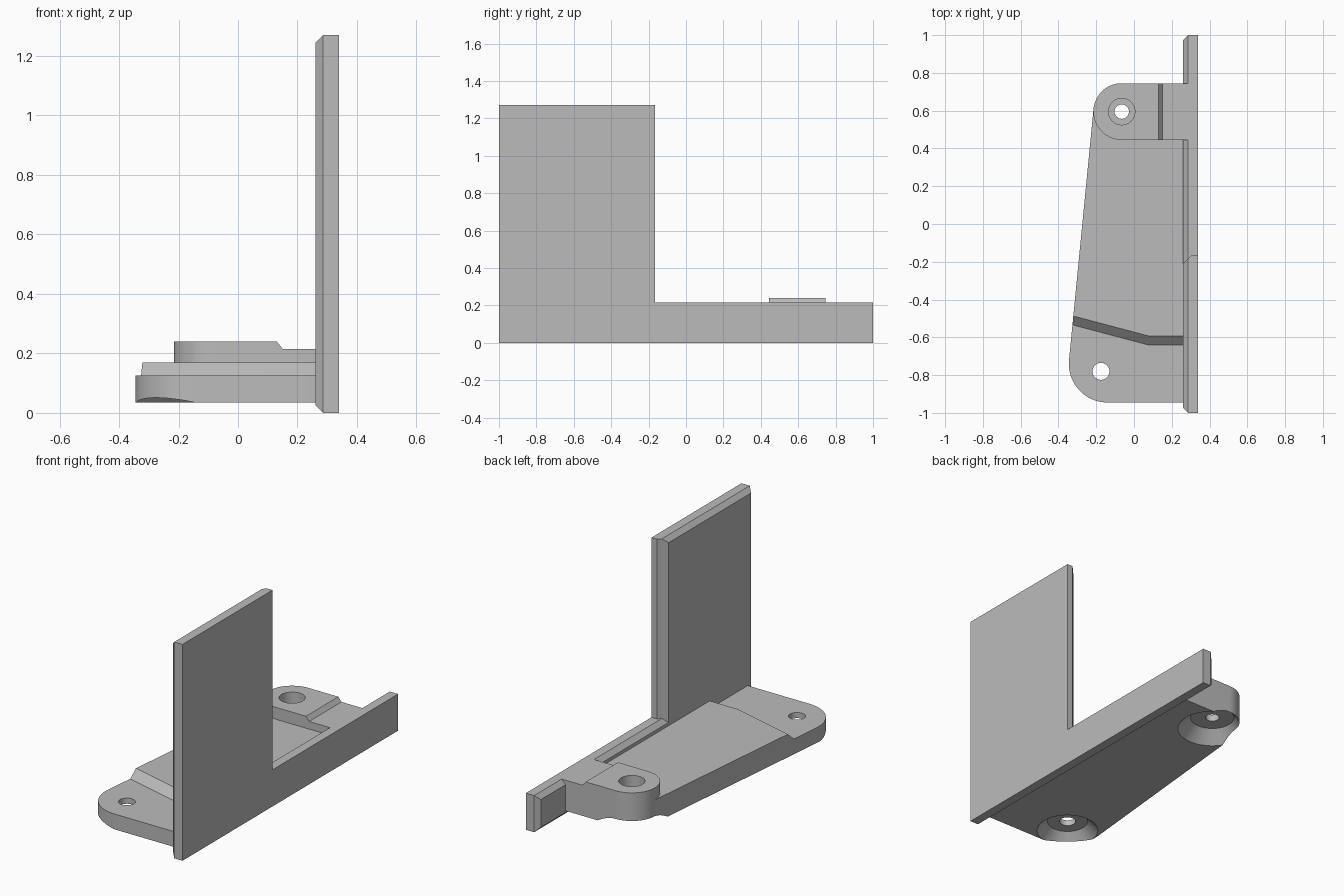
import bpy, bmesh
from math import radians, cos, sin
from mathutils import Vector

if "Cube" in bpy.data.objects:
    bpy.data.objects.remove(bpy.data.objects["Cube"], do_unlink=True)

grey = bpy.data.materials.new("plain_grey")
grey.use_nodes = True
grey.diffuse_color = (0.5, 0.5, 0.5, 1)
grey.node_tree.nodes["Principled BSDF"].inputs["Base Color"].default_value = grey.diffuse_color


def loft(name, rings):
    """Closed solid through a list of equally long rings of 3D points."""
    bm = bmesh.new()
    loops = [[bm.verts.new(p) for p in ring] for ring in rings]
    n = len(loops[0])
    for a, b in zip(loops, loops[1:]):
        for i in range(n):
            j = (i + 1) % n
            bm.faces.new((a[i], a[j], b[j], b[i]))
    bm.faces.new(loops[0])
    bm.faces.new(loops[-1])
    bmesh.ops.recalc_face_normals(bm, faces=bm.faces)
    mesh = bpy.data.meshes.new(name)
    bm.to_mesh(mesh)
    bm.free()
    mesh.materials.append(grey)
    ob = bpy.data.objects.new(name, mesh)
    bpy.context.collection.objects.link(ob)
    return ob


def prism(name, pts, z0, z1):
    return loft(name, [[(x, y, z) for x, y in pts] for z in (z0, z1)])


def arc(c, r, a0, a1, n=24):
    angles = [radians(a0 + (a1 - a0) * i / n) for i in range(n + 1)]
    return [(c[0] + r * cos(a), c[1] + r * sin(a)) for a in angles]


def frustum(c, r0, r1, z0, z1):
    rings = [[(x, y, z) for x, y in arc(c, r, 0, 352.5, 47)]
             for r, z in ((r0, z0), (r1, z1))]
    return loft("cutter", rings)


def select(ob):
    bpy.ops.object.select_all(action="DESELECT")
    ob.select_set(True)
    bpy.context.view_layer.objects.active = ob


def cut(ob, cutter):
    cutter.hide_render = True
    mod = ob.modifiers.new("cut", "BOOLEAN")
    mod.operation = "DIFFERENCE"
    mod.solver = "EXACT"
    mod.object = cutter
    select(ob)
    bpy.ops.object.modifier_apply(modifier=mod.name)
    bpy.data.objects.remove(cutter, do_unlink=True)


# Upright L-shaped plate with chamfered inner edges
def plate_ring(x, inset, step_y):
    top, low = 1.27 - inset, 0.215 - inset
    yz = [(-1 + inset, inset), (1 - inset, inset), (1 - inset, low),
          (step_y, low), (step_y, top), (-1 + inset, top)]
    return [(x, y, z) for y, z in yz]


loft("side_plate", [plate_ring(0.26, 0.026, -0.21), plate_ring(0.286, 0, -0.185),
                    plate_ring(0.305, 0, -0.165), plate_ring(0.34, 0, -0.165)])

# Tapered base with rounded outer corners
boss, front = (-0.065, 0.595), (-0.14, -0.74)
hole = (-0.175, -0.78)
inner_x, tangent = 0.286, 174.5
outline = [(inner_x, -0.945)] + arc(front, 0.205, 270, tangent)
outline += arc(boss, 0.15, tangent, 90) + [(inner_x, 0.745)]
base = prism("mounting_base", outline, 0.035, 0.24)

# Lower the deck around the rear boss
deck = [(-0.6, -1.2), (0.5, -1.2), (0.5, 0.445)] + arc(boss, 0.15, 270, tangent)
deck += [(-0.6, 0.62)]
cut(base, prism("cutter", deck, 0.17, 0.4))

# Lower front ledge with a sloping bent riser
riser = [(-0.5, -0.488), (0.075, -0.64), (0.5, -0.64)]
rings = []
for z, shift in ((0.125, 0), (0.215, 0.096)):
    rings.append([(-0.5, -1.2, z), (0.5, -1.2, z)]
                 + [(x, y + shift, z) for x, y in reversed(riser)])
cut(base, loft("cutter", rings))

# Small sloping step on the boss arm
step = [(0.11, 0.265), (0.15, 0.215), (0.6, 0.215), (0.6, 0.5), (0.11, 0.5)]
cut(base, loft("cutter", [[(x, y, z) for x, z in step] for y in (0.3, 0.9)]))

# Screw holes, counterbore and countersinks underneath
cut(base, frustum(hole, 0.203, 0.111, 0, 0.092))
cut(base, frustum(hole, 0.045, 0.045, 0, 0.3))
cut(base, frustum(boss, 0.225, 0.12, 0, 0.105))
cut(base, frustum(boss, 0.038, 0.038, 0, 0.3))
cut(base, frustum(boss, 0.07, 0.07, 0.145, 0.3))

select(base)
bpy.ops.object.shade_smooth_by_angle(angle=radians(25))
